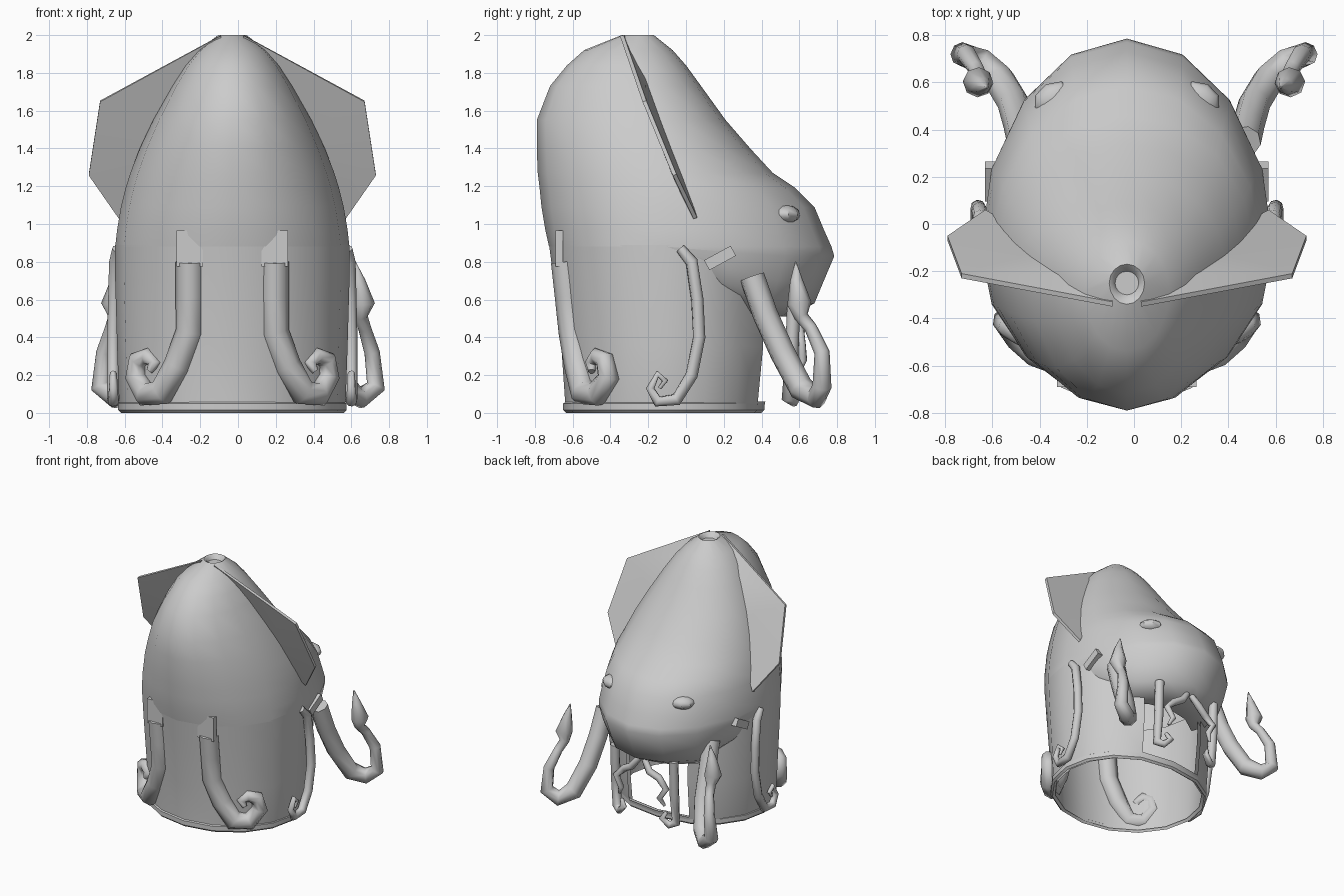
import bpy, bmesh, math

if "Cube" in bpy.data.objects:
    bpy.data.objects.remove(bpy.data.objects["Cube"])

CX = -0.03   # body axis sits slightly off centre
N = 16


def smooth(ob, angle=40):
    bpy.ops.object.select_all(action='DESELECT')
    ob.select_set(True)
    bpy.context.view_layer.objects.active = ob
    bpy.ops.object.shade_smooth_by_angle(angle=math.radians(angle))


def finish(name, bm, angle=40):
    bmesh.ops.recalc_face_normals(bm, faces=bm.faces)
    me = bpy.data.meshes.new(name)
    bm.to_mesh(me)
    bm.free()
    ob = bpy.data.objects.new(name, me)
    bpy.context.collection.objects.link(ob)
    smooth(ob, angle)


def section(k, ymin, ymax, w, yc, power=1.0):
    a = 2 * math.pi * k / N
    c, s = math.cos(a), math.sin(a)
    p = power if s > 0 else 1
    x = w * math.copysign(abs(c) ** p, c)
    return CX + x, yc + s * ((ymax - yc) if s > 0 else (yc - ymin))


def skin(bm, rows, closed=True, skip=lambda r, k: False):
    n = len(rows[0])
    for r in range(len(rows) - 1):
        for k in range(n if closed else n - 1):
            if not skip(r, k):
                j = (k + 1) % n
                bm.faces.new((rows[r][k], rows[r][j], rows[r + 1][j], rows[r + 1][k]))


# mantle: z, ymin, ymax, half width, y of greatest width
mantle = [(1.965, -.30, -.20, .05, -.25), (1.99, -.32, -.18, .06, -.25), (2.0, -.34, -.17, .075, -.25),
          (1.92, -.54, -.07, .18, -.28), (1.84, -.63, 0, .25, -.26), (1.73, -.72, .08, .32, -.23),
          (1.55, -.79, .21, .42, -.18), (1.40, -.79, .34, .49, -.14), (1.27, -.785, .46, .54, -.12),
          (1.19, -.775, .58, .565, -.1), (1.09, -.765, .68, .59, -.1), (.97, -.745, .73, .61, -.1),
          (.88, -.725, .77, .62, -.1)]
bm = bmesh.new()
rows = [[bm.verts.new((*section(k, a, b, w, yc), z)) for k in range(N)] for z, a, b, w, yc in mantle]
skin(bm, rows)
bm.faces.new(rows[0])
# overhanging face continues from the forward half of the last ring
face = [rows[-1][:N // 2 + 1]]
for drop, ymax, w in [(.05, .785, .615), (.18, .73, .60), (.30, .68, .56), (.37, .55, .50), (.36, .38, .46)]:
    row = []
    for k in range(N // 2 + 1):
        s = min(1, math.sin(2 * math.pi * k / N) * 1.6)
        x, y = section(k, -.7, ymax, .62 + (w - .62) * s, -.1)
        row.append(bm.verts.new((x, y, .88 - drop * s)))
    face.append(row)
skin(bm, face, closed=False)
finish("mantle_and_face", bm)

# lower skirt and its lining, with a face window on the +y side
skirt = [(.89, -.725, .45, .62), (.7, -.70, .45, .62), (.35, -.66, .45, .61), (.06, -.64, .42, .60), (.01, -.64, .41, .59)]
for name, d in (("skirt", 0), ("skirt_lining", .025)):
    bm = bmesh.new()
    rows = [[bm.verts.new((*section(k, a + d, b - d, w - d, -.1, .85), z)) for k in range(N)] for z, a, b, w in skirt]
    skin(bm, rows, skip=lambda r, k: k in (N // 4 - 1, N // 4) and r < 3)
    finish(name, bm)

# rolled hem round the bottom opening
bm = bmesh.new()
hem = [(0, .06), (.015, .05), (.015, .015), (0, .0), (-.02, .03)]
rows = [[bm.verts.new((*section(k, -.635 - d, .40 + d, .59 + d, -.1, .85), z)) for k in range(N)] for d, z in hem]
skin(bm, rows + [rows[0]])
finish("hem", bm, 30)

# side fins: slanted plates, thick at the root and thin at the rim
for side in (1, -1):
    bm = bmesh.new()
    rim = [(.06, -.34, 2.0), (.70, -.22, 1.65), (.76, -.06, 1.26), (.60, .05, 1.03)]
    root = [(.48, -.03, 1.22), (.38, -.14, 1.50), (.22, -.24, 1.78), (.06, -.30, 1.94)]
    pts = [(p, .01) for p in rim] + [(p, .025) for p in root]
    front = [bm.verts.new((CX + side * x, y - t, min(2, z - t / 3))) for (x, y, z), t in pts]
    back = [bm.verts.new((CX + side * x, y + t, min(2, z + t / 3))) for (x, y, z), t in pts]
    skin(bm, [front, back])
    for loop in (front, back):
        for i in range(3):
            bm.faces.new((loop[i], loop[i + 1], loop[6 - i], loop[7 - i])) if i < 2 else \
                bm.faces.new((loop[2], loop[3], loop[4], loop[5]))
    finish("fin", bm, 40)


def tube(name, pts, r, cx=CX):
    """Mirrored pair of tubes; each point is x, y, z, radius factor."""
    for side in (1, -1):
        cu = bpy.data.curves.new(name, 'CURVE')
        cu.dimensions = '3D'
        cu.bevel_depth = r
        cu.bevel_resolution = 2
        cu.use_fill_caps = True
        sp = cu.splines.new('POLY')
        sp.points.add(len(pts) - 1)
        for p, (x, y, z, f) in zip(sp.points, pts):
            p.co = (cx + side * x, y, z, 1)
            p.radius = f
        ob = bpy.data.objects.new(name, cu)
        bpy.context.collection.objects.link(ob)
        bpy.ops.object.select_all(action='DESELECT')
        ob.select_set(True)
        bpy.context.view_layer.objects.active = ob
        bpy.ops.object.convert(target='MESH')
        smooth(bpy.context.object, 65)


# curling tentacles on the -y side
tube("front_tentacle", [(.225, -.64, .80, 1), (.225, -.62, .62, 1), (.225, -.60, .43, 1), (.29, -.57, .25, 1),
                        (.37, -.54, .11, 1), (.46, -.47, .10, .9), (.51, -.41, .19, .8), (.50, -.43, .28, .7),
                        (.45, -.47, .30, .6), (.41, -.50, .26, .5), (.44, -.50, .22, .25)], .075)
# slim tentacles lying against the sides
tube("side_tentacle", [(.61, -.03, .87, .8), (.62, .03, .80, 1), (.625, .06, .6, 1), (.63, .07, .4, 1),
                       (.63, .03, .2, 1), (.63, -.05, .07, 1), (.63, -.15, .06, .9), (.63, -.19, .13, .7),
                       (.63, -.15, .205, .6), (.63, -.11, .17, .5), (.63, -.14, .13, .3)], .033)
# long hunting arms with leaf-shaped clubs
tube("long_arm", [(.47, .35, .72, 1), (.485, .42, .52, 1), (.51, .51, .32, 1), (.57, .61, .13, 1),
                  (.65, .69, .08, .85), (.73, .72, .14, .75), (.71, .72, .32, .6), (.67, .66, .45, .5),
                  (.65, .61, .51, .55), (.66, .60, .58, .95), (.64, .585, .70, .5), (.62, .58, .80, .05)], .068, cx=0)
# short tentacles hanging beneath the face
tube("chin_tentacle", [(.26, .57, .58, 1), (.26, .56, .3, 1), (.26, .54, .08, 1), (.22, .57, .06, .8),
                       (.17, .59, .11, .7), (.2, .57, .16, .4)], .035)
tube("chin_curl", [(.02, .60, .55, .8), (.08, .62, .47, 1), (.15, .60, .43, 1), (.22, .61, .36, .9),
                   (.17, .62, .28, .8), (.2, .6, .22, .4)], .028)


def box(name, centre, size, rot=0):
    for side in (1, -1):
        bpy.ops.mesh.primitive_cube_add(size=1, location=(CX + side * centre[0], centre[1], centre[2]))
        ob = bpy.context.object
        ob.name = name
        ob.scale = size
        ob.rotation_euler = (rot, 0, 0)


# flat tabs where tentacles meet the body
box("front_tab", (.225, -.67, .87), (.14, .04, .19))
box("arm_tab", (.54, .18, .82), (.12, .16, .06), .5)

# small bulging eyes
for side in (1, -1):
    bpy.ops.mesh.primitive_uv_sphere_add(segments=8, ring_count=6, radius=1,
                                         location=(CX + side * .31, .53, 1.05))
    eye = bpy.context.object
    eye.name = "eye"
    eye.scale = (.09, .07, .05)
    eye.rotation_euler = (0, 0, -side * .5)
    smooth(eye)
